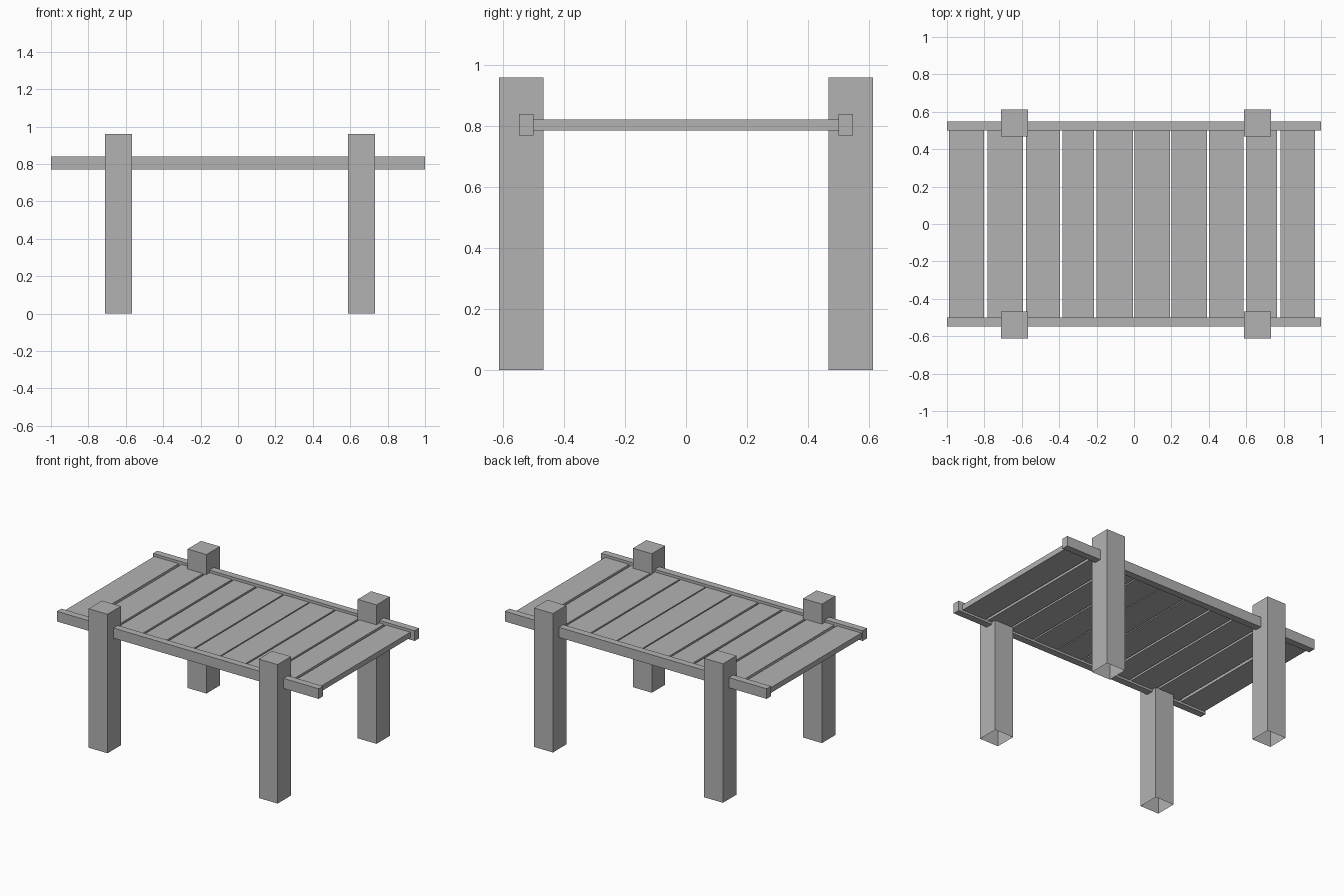
import bpy
import bmesh

cube = bpy.data.objects.get("Cube")
if cube:
    bpy.data.objects.remove(cube, do_unlink=True)

grey = bpy.data.materials.new("plain_grey")
grey.use_nodes = True
colour = (0.45, 0.45, 0.45, 1)
grey.diffuse_color = colour
bsdf = next(n for n in grey.node_tree.nodes if n.type == 'BSDF_PRINCIPLED')
bsdf.inputs["Base Color"].default_value = colour


def box(name, x, y, z, open_bottom=False):
    """Box from (low, high) ranges, optionally without its underside."""
    bm = bmesh.new()
    bmesh.ops.create_cube(bm, size=1)
    for v in bm.verts:
        v.co = [r[0] + (c + 0.5) * (r[1] - r[0]) for c, r in zip(v.co, (x, y, z))]
    if open_bottom:
        bm.normal_update()
        under = [f for f in bm.faces if f.normal.z < -0.5]
        bmesh.ops.delete(bm, geom=under, context='FACES')
    mesh = bpy.data.meshes.new(name)
    bm.to_mesh(mesh)
    bm.free()
    mesh.materials.append(grey)
    obj = bpy.data.objects.new(name, mesh)
    bpy.context.collection.objects.link(obj)
    return obj


# Posts and side rails, front and back
for side, s in (("front", -1), ("back", 1)):
    def depth(a, b):
        return tuple(sorted((s * a, s * b)))
    box(side + "_rail", (-1, 1), depth(0.5, 0.548), (0.77, 0.84))
    for end, x in (("right", -0.64), ("left", 0.66)):
        box(f"{side}_{end}_post", (x - 0.072, x + 0.072), depth(0.467, 0.613),
            (0, 0.96), open_bottom=True)

# Deck planks of slightly uneven width
planks = [(-0.99, -0.803), (-0.782, -0.594), (-0.578, -0.396), (-0.381, -0.215),
          (-0.2, -0.006), (0.003, 0.193), (0.201, 0.389), (0.4, 0.586),
          (0.6, 0.765), (0.784, 0.968)]
for i, span in enumerate(planks, 1):
    box(f"deck_plank_{i}", span, (-0.505, 0.505), (0.785, 0.822))
